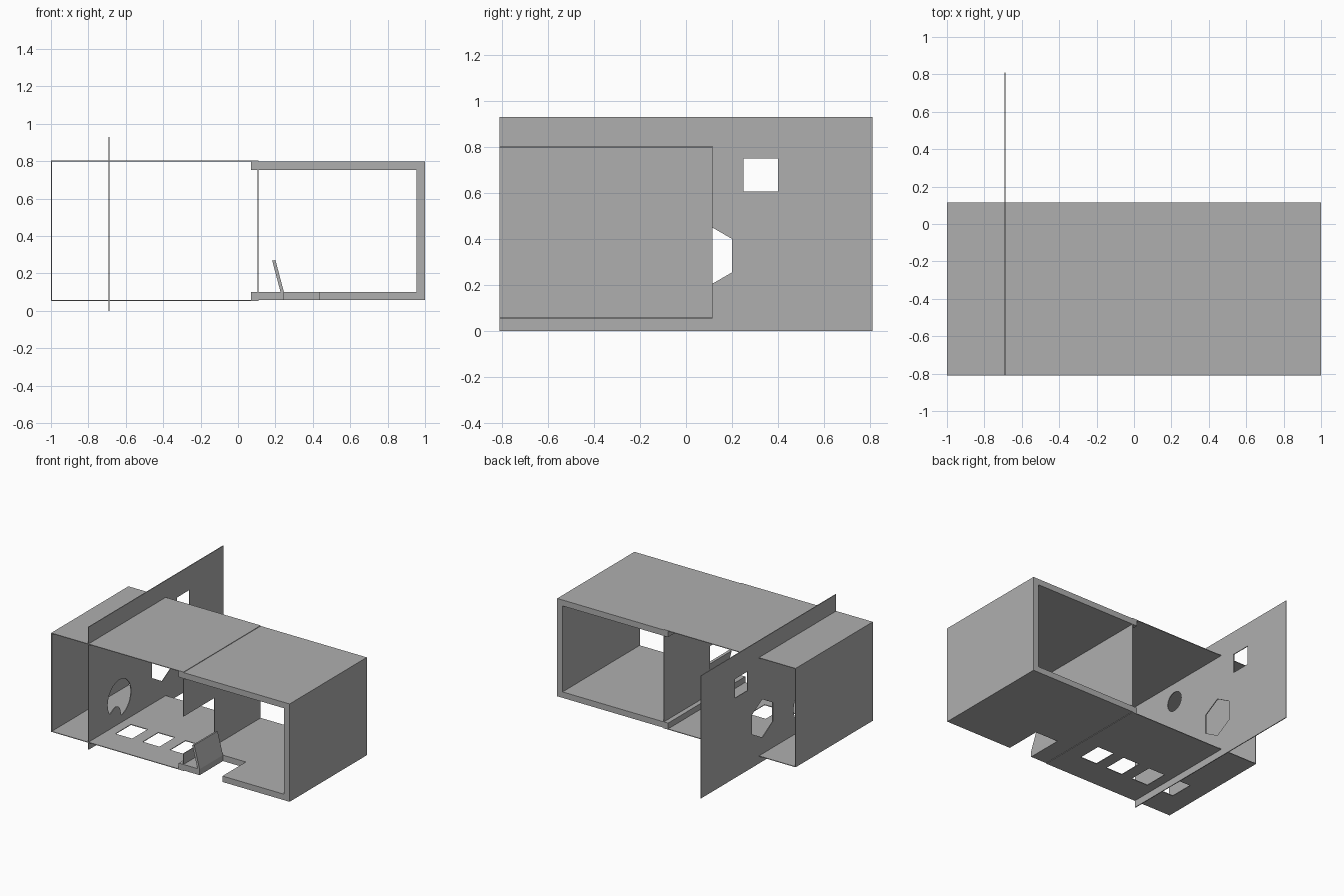
import bpy
from math import sin, cos, pi, sqrt, tau
from mathutils import Matrix

cube = bpy.data.objects.get("Cube")
if cube:
    bpy.data.objects.remove(cube)

GREY = (0.43, 0.43, 0.43, 1)
mat = bpy.data.materials.new("plain grey")
mat.use_nodes = True
mat.diffuse_color = GREY
mat.node_tree.nodes["Principled BSDF"].inputs["Base Color"].default_value = GREY

# Sheet planes: local x, y and thickness mapped to world axes
PLANES = {
    "x": Matrix(((0, 0, 1, 0), (1, 0, 0, 0), (0, 1, 0, 0), (0, 0, 0, 1))),
    "y": Matrix(((1, 0, 0, 0), (0, 0, -1, 0), (0, 1, 0, 0), (0, 0, 0, 1))),
    "z": Matrix.Identity(4),
}


def rect(a0, a1, b0, b1):
    return [(a0, b0), (a1, b0), (a1, b1), (a0, b1)]


def ring(a, b, r, n, start=0.0):
    return [(a + r * cos(start + tau * i / n), b + r * sin(start + tau * i / n))
            for i in range(n)]


def notched_ring(a, b, r, n, bite_angle, bite_dist, bite_r):
    """Circle whose rim is pushed inwards by a smaller round bite."""
    pts = []
    for i in range(n):
        t = tau * i / n
        off = t - bite_angle
        gap = bite_r ** 2 - (bite_dist * sin(off)) ** 2
        rad = r
        if gap > 0 and cos(off) > 0:
            rad = min(r, bite_dist * cos(off) - sqrt(gap))
        pts.append((a + rad * cos(t), b + rad * sin(t)))
    return pts


def sheet(name, axis, lo, hi, outline, holes=()):
    """Flat sheet cut to an outline with holes, between lo and hi on axis."""
    curve = bpy.data.curves.new(name, "CURVE")
    curve.dimensions = "2D"
    curve.fill_mode = "BOTH"
    curve.extrude = (hi - lo) / 2
    for loop in [outline, *holes]:
        spline = curve.splines.new("POLY")
        spline.points.add(len(loop) - 1)
        for point, (a, b) in zip(spline.points, loop):
            point.co = (a, b, 0, 1)
        spline.use_cyclic_u = True
        spline.use_smooth = False
    temp = bpy.data.objects.new(name + "_outline", curve)
    bpy.context.collection.objects.link(temp)
    deps = bpy.context.evaluated_depsgraph_get()
    mesh = bpy.data.meshes.new_from_object(temp.evaluated_get(deps))
    bpy.data.objects.remove(temp)
    mid = (lo + hi) / 2
    mesh.transform(PLANES[axis] @ Matrix.Translation((0, 0, -mid if axis == "y" else mid)))
    mesh.name = name
    mesh.materials.clear()
    mesh.materials.append(mat)
    obj = bpy.data.objects.new(name, mesh)
    bpy.context.collection.objects.link(obj)
    return obj


FRONT, BACK = -0.81, 0.115
T = 0.005          # thin sheet
W = 0.045          # thick wall
LOW, TOP = 0.053, 0.803

# Large cross panel with its cut-outs
sheet("cross_panel", "x", -0.693, -0.687, rect(-0.81, 0.81, 0, 0.93), [
    rect(0.25, 0.4, 0.605, 0.75),
    ring(0.075, 0.327, 0.145, 6, pi / 6),
    ring(-0.385, 0.656, 0.073, 40),
    notched_ring(-0.44, 0.25, 0.14, 72, -1.96, 0.119, 0.06),
])

# Thin-walled box
sheet("thin_floor", "z", LOW, LOW + T, rect(-1, 0.11, FRONT, BACK),
      [rect(x, x + 0.14, -0.59, -0.405) for x in (-0.844, -0.615, -0.386, -0.157)])
sheet("thin_roof", "z", TOP - T, TOP, rect(-1, 0.11, FRONT, BACK))
sheet("thin_end_wall", "x", -1, -1 + T, rect(FRONT, BACK, LOW, TOP))
sheet("thin_divider", "x", 0.11 - T, 0.11, [
    (FRONT, LOW), (BACK, LOW), (BACK, TOP), (FRONT, TOP),
    (FRONT, 0.465), (-0.437, 0.465), (-0.437, 0.184), (FRONT, 0.184)])

# Thick-walled box, open towards the thin one
Z0, Z1 = 0.057, 0.799
sheet("thick_roof_and_side", "y", FRONT, BACK, [
    (1, Z0), (1, Z1), (0.07, Z1), (0.07, Z1 - W), (1 - W, Z1 - W), (1 - W, Z0)])
sheet("thick_floor", "z", Z0, Z0 + W, [
    (0.07, FRONT), (0.245, FRONT), (0.245, -0.53), (0.437, -0.53),
    (0.437, FRONT), (1 - W, FRONT), (1 - W, BACK), (0.07, BACK)])

# Raised flap leaning from the floor notch
sheet("floor_flap", "y", FRONT, -0.53, [
    (0.245, Z0 + W), (0.2, 0.272), (0.183, 0.268), (0.227, Z0 + W)])
